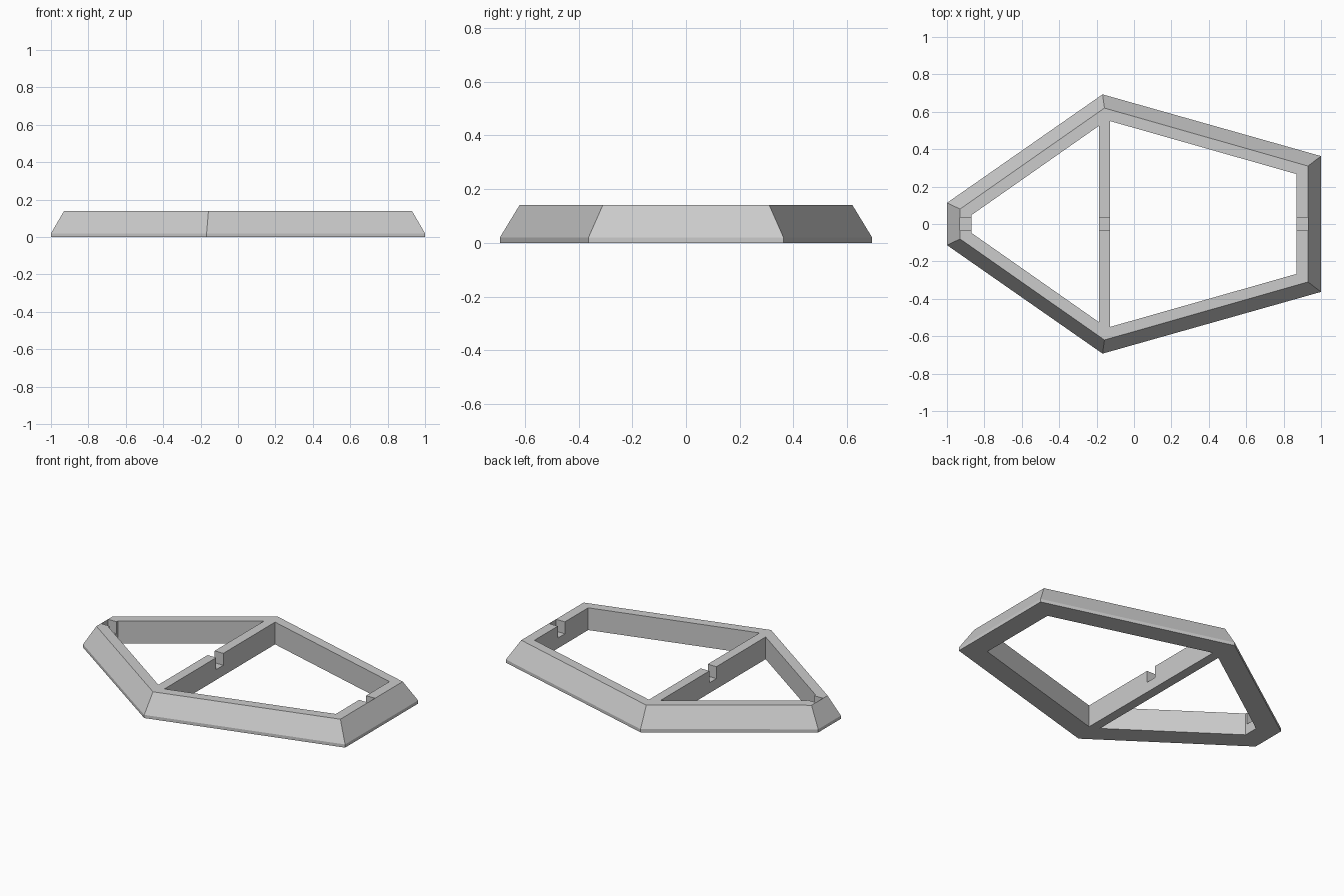
import bpy, bmesh

if "Cube" in bpy.data.objects:
    bpy.data.objects.remove(bpy.data.objects["Cube"])

H = 0.14          # frame height
NOTCH_Z = 0.065   # floor of the notches


def loft(name, half_rings):
    """Closed solid from (z, half profile) levels, each profile mirrored across y = 0."""
    bm = bmesh.new()
    rings = []
    for z, half in half_rings:
        outline = [(x, -y) for x, y in half] + [(x, y) for x, y in reversed(half)]
        rings.append([bm.verts.new((x, y, z)) for x, y in outline])
    n = len(rings[0])
    for a, b in zip(rings, rings[1:]):
        for i in range(n):
            j = (i + 1) % n
            bm.faces.new((a[i], a[j], b[j], b[i]))
    bm.faces.new(rings[0][::-1])
    bm.faces.new(rings[-1])
    bmesh.ops.recalc_face_normals(bm, faces=bm.faces)
    me = bpy.data.meshes.new(name)
    bm.to_mesh(me)
    bm.free()
    ob = bpy.data.objects.new(name, me)
    bpy.context.collection.objects.link(ob)
    return ob


def cut(target, half, z0):
    """Subtract a vertical prism from z0 up through the top."""
    cutter = loft("cutter", [(z0, half), (H + 0.1, half)])
    cutter.hide_render = True
    mod = target.modifiers.new("cut", 'BOOLEAN')
    mod.operation = 'DIFFERENCE'
    mod.solver = 'EXACT'
    mod.object = cutter
    bpy.context.view_layer.objects.active = target
    bpy.ops.object.modifier_apply(modifier=mod.name)
    bpy.data.objects.remove(cutter)


# Six-sided body: short vertical base edge, then sloping outer walls
base = [(-1, 0.113), (-0.168, 0.693), (1, 0.363)]
top = [(-0.93, 0.08), (-0.158, 0.62), (0.93, 0.31)]
frame = loft("hexagonal_frame", [(0, base), (0.02, base), (H, top)])

# Two through openings, leaving the crossbar between them
cut(frame, [(-0.87, 0.047), (-0.187, 0.525)], -0.1)
cut(frame, [(-0.127, 0.55), (0.868, 0.267)], -0.1)

# Notches in the left end, crossbar and right end
for x0, x1 in ((-0.929, -0.85), (-0.21, -0.10), (0.85, 0.929)):
    cut(frame, [(x0, 0.035), (x1, 0.035)], NOTCH_Z)
